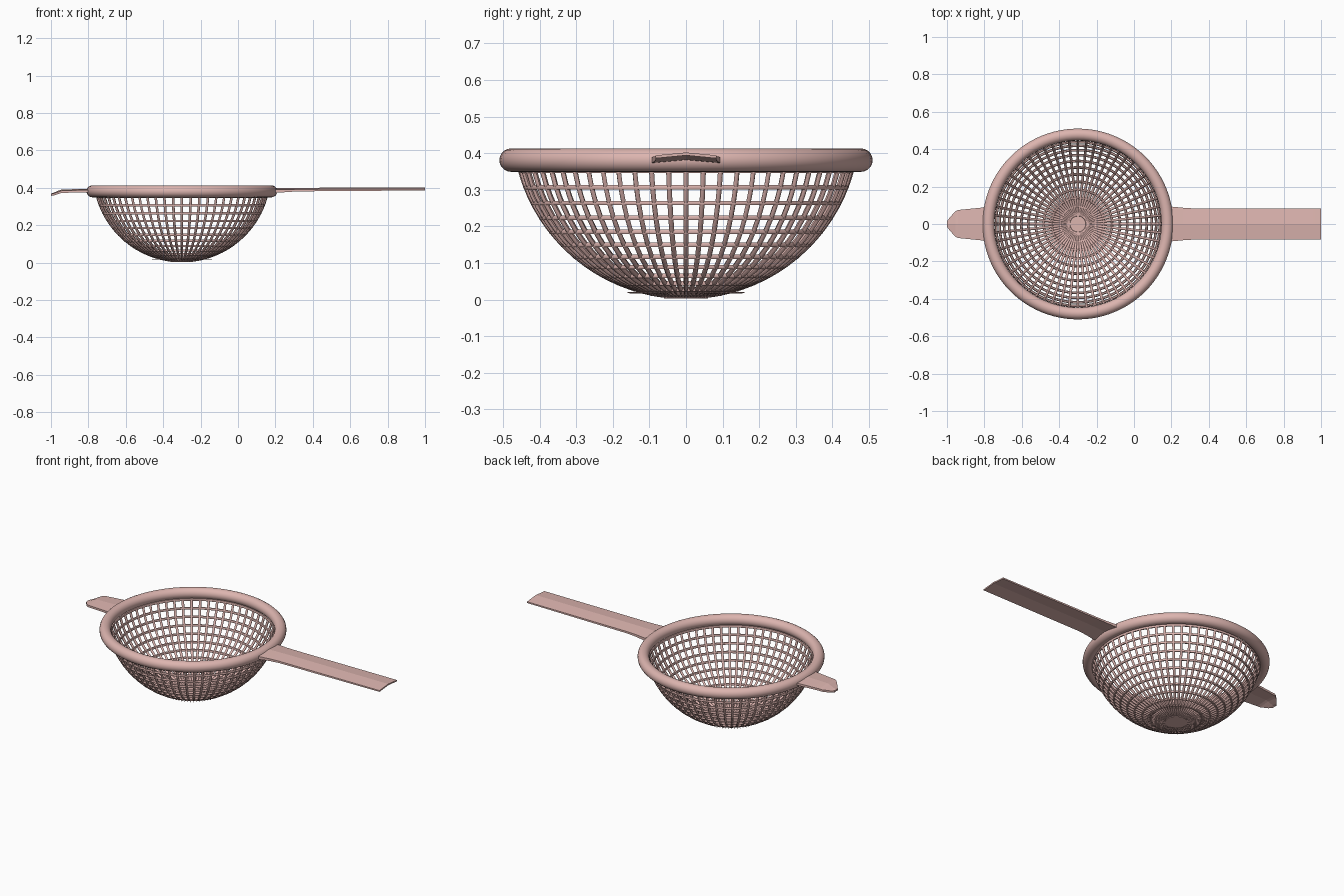
import bpy, bmesh
from math import sin, cos, pi, radians

if "Cube" in bpy.data.objects:
    bpy.data.objects.remove(bpy.data.objects["Cube"])

CX, R, CZ = -0.3, 0.47, 0.477      # bowl axis, sphere radius, sphere centre height
RIBS, STEP = 60, radians(5.73)

mat = bpy.data.materials.new("pink_plastic")
mat.diffuse_color = (0.72, 0.46, 0.43, 1)
mat.use_nodes = True
mat.node_tree.nodes["Principled BSDF"].inputs["Base Color"].default_value = mat.diffuse_color


def finish(ob, angle=40):
    ob.data.materials.append(mat)
    bpy.ops.object.select_all(action='DESELECT')
    ob.select_set(True)
    bpy.context.view_layer.objects.active = ob
    if ob.type == 'CURVE':
        bpy.ops.object.convert(target='MESH')
        ob = bpy.context.object
    bpy.ops.object.shade_smooth_by_angle(angle=radians(angle))
    return ob


def wires(name, paths, radius, cyclic=False, res=1):
    cu = bpy.data.curves.new(name, 'CURVE')
    cu.dimensions = '3D'
    cu.bevel_depth = radius
    cu.bevel_resolution = res
    cu.use_fill_caps = True
    for path in paths:
        sp = cu.splines.new('POLY')
        sp.points.add(len(path) - 1)
        for p, co in zip(sp.points, path):
            p.co = (*co, 1)
        sp.use_cyclic_u = cyclic
    ob = bpy.data.objects.new(name, cu)
    bpy.context.collection.objects.link(ob)
    return finish(ob, 60)


def polar(r, t, z):
    return (CX + r * cos(t), r * sin(t), z)


def bowl(a, t):
    return polar(R * sin(a), t, CZ - R * cos(a))


angles = [2 * pi * i / RIBS for i in range(RIBS)]

# upright ribs of the basket
wires("basket_ribs", [[bowl(STEP * (1 + 0.75 * k), t) for k in range(17)] for t in angles], 0.007)

# horizontal rings of the basket
wires("basket_rings", [[bowl(STEP * k, t) for t in angles] for k in range(1, 14)], 0.007, True)

# thin flat spokes under the base
wires("base_spokes", [[polar(0.08, t, 0.016), polar(0.16, t, 0.019)] for t in angles], 0.0015, res=0)

# solid disc at the bottom
bpy.ops.mesh.primitive_cylinder_add(vertices=48, radius=0.06, depth=0.01, location=(CX, 0, 0.0075))
disc = bpy.context.object
disc.name = "base_disc"
finish(disc)

# thick rounded rim
bpy.ops.mesh.primitive_torus_add(major_segments=96, minor_segments=20, major_radius=0.478,
                                 minor_radius=0.032, location=(CX, 0, 0.381))
rim = bpy.context.object
rim.name = "rim"
finish(rim)


def ridged_strip(name, stations):
    """Strip with a raised centre line; stations are (x, half width, ridge z, edge drop, thickness)."""
    bm = bmesh.new()
    loops = []
    for x, w, z, d, t in stations:
        loops.append([bm.verts.new(c) for c in (
            (x, -w, z - d), (x, 0, z), (x, w, z - d),
            (x, w, z - d - t), (x, 0, z - t), (x, -w, z - d - t))])
    for a, b in zip(loops, loops[1:]):
        for i in range(6):
            j = (i + 1) % 6
            bm.faces.new((a[i], a[j], b[j], b[i]))
    for lp in (loops[0], loops[-1]):
        bm.faces.new((lp[0], lp[1], lp[4], lp[5]))
        bm.faces.new((lp[1], lp[2], lp[3], lp[4]))
    bmesh.ops.recalc_face_normals(bm, faces=bm.faces)
    me = bpy.data.meshes.new(name)
    bm.to_mesh(me)
    bm.free()
    ob = bpy.data.objects.new(name, me)
    bpy.context.collection.objects.link(ob)
    finish(ob, 5)


# long handle
ridged_strip("handle", [(0.17, 0.095, 0.398, 0.008, 0.018), (0.22, 0.091, 0.398, 0.008, 0.016),
                        (0.27, 0.086, 0.399, 0.008, 0.013), (0.33, 0.083, 0.4, 0.008, 0.011),
                        (1.0, 0.083, 0.402, 0.008, 0.008)])

# small hooked rest opposite the handle
ridged_strip("rest_tab", [(-0.77, 0.095, 0.394, 0.006, 0.014), (-0.82, 0.087, 0.394, 0.006, 0.013),
                          (-0.94, 0.075, 0.391, 0.006, 0.012), (-0.955, 0.068, 0.387, 0.006, 0.012),
                          (-0.985, 0.035, 0.374, 0.004, 0.011), (-1.0, 0.015, 0.369, 0.002, 0.01)])
